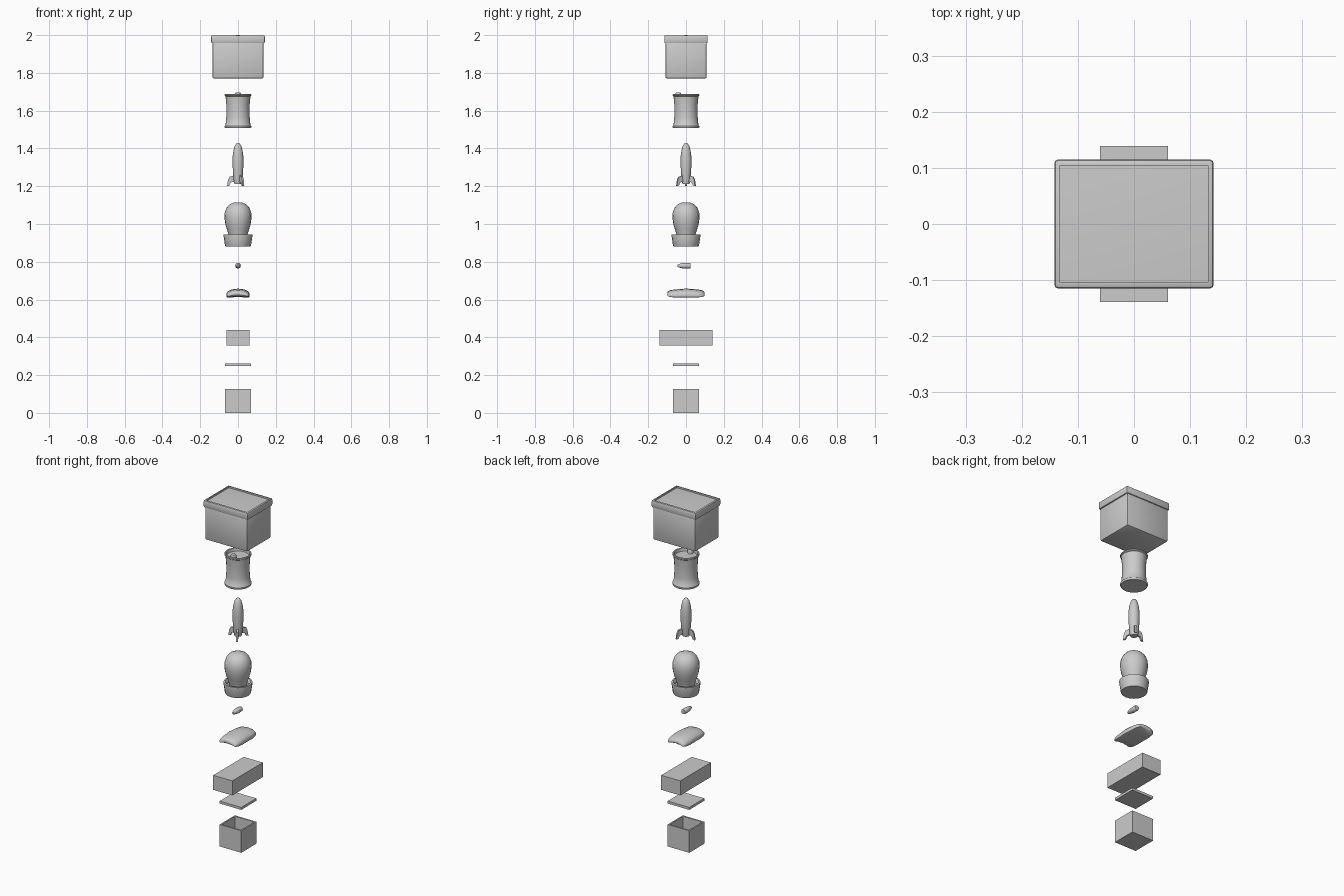
import bpy, bmesh, math
from mathutils import Matrix, Vector

if "Cube" in bpy.data.objects:
    bpy.data.objects.remove(bpy.data.objects["Cube"])


def finish(name, bm, smooth=None):
    bmesh.ops.remove_doubles(bm, verts=bm.verts, dist=1e-5)
    bmesh.ops.recalc_face_normals(bm, faces=bm.faces)
    me = bpy.data.meshes.new(name)
    bm.to_mesh(me)
    bm.free()
    ob = bpy.data.objects.new(name, me)
    bpy.context.collection.objects.link(ob)
    if smooth:
        bpy.ops.object.select_all(action='DESELECT')
        ob.select_set(True)
        bpy.context.view_layer.objects.active = ob
        bpy.ops.object.shade_smooth_by_angle(angle=math.radians(smooth))
    return ob


def skin(bm, rings):
    rows = [[bm.verts.new(p) for p in r] for r in rings]
    n = len(rows[0])
    for a, b in zip(rows, rows[1:]):
        for i in range(n):
            j = (i + 1) % n
            bm.faces.new((a[i], a[j], b[j], b[i]))
    bm.faces.new(rows[0][::-1])
    bm.faces.new(rows[-1])


def lathe(name, profile, n=24, smooth=40, matrix=None):
    bm = bmesh.new()
    ang = [math.tau * i / n for i in range(n)]
    skin(bm, [[(r * math.cos(a), r * math.sin(a), z) for a in ang] for r, z in profile])
    if matrix:
        bm.transform(matrix)
    return finish(name, bm, smooth)


def box_bm(x, y, z0, z1, taper=1.0):
    bm = bmesh.new()
    c = ((-1, -1), (1, -1), (1, 1), (-1, 1))
    skin(bm, [[(x * t * a, y * t * b, z) for a, b in c] for z, t in ((z0, taper), (z1, 1))])
    return bm


def bevel(bm, w, keep=lambda e: True):
    bmesh.ops.bevel(bm, geom=[e for e in bm.edges if keep(e)], offset=w,
                    segments=2, profile=0.5, affect='EDGES')


def sink_top(bm, wall, depth):
    bm.normal_update()
    top = max((f for f in bm.faces if f.normal.z > 0.9), key=lambda f: f.calc_area())
    bmesh.ops.inset_region(bm, faces=[top], thickness=wall)
    new = bmesh.ops.extrude_discrete_faces(bm, faces=[top])['faces'][0]
    bmesh.ops.translate(bm, verts=new.verts, vec=(0, 0, -depth))


# open box, its loose lid and the long block
bm = box_bm(0.069, 0.069, 0, 0.127)
sink_top(bm, 0.012, 0.112)
finish("open_box", bm)
finish("flat_lid", box_bm(0.069, 0.069, 0.248, 0.262))
finish("long_block", box_bm(0.061, 0.139, 0.356, 0.44))

# arched cushion: rounded cross-sections along y with a hollow underside
bm = bmesh.new()
rings = []
for y, w, h in ((-.098, .046, .012), (-.094, .053, .022), (-.08, .058, .032), (-.045, .061, .04),
                (0, .062, .042), (.045, .061, .041), (.08, .057, .032), (.092, .051, .022), (.097, .044, .012)):
    ring = []
    for i in range(20):
        a = math.tau * i / 20
        c, s = math.cos(a), math.sin(a)
        u = math.copysign(abs(c) ** 0.6, c)
        v = math.copysign(abs(s) ** 0.6, s)
        arch = 0.013 * (1 - u * u)
        ring.append((w * u, y, 0.624 + arch + v * h / 2 - 0.1 * (abs(y) * 0.5 if abs(y) < .05 else abs(y) * 0.3)))
    rings.append(ring)
skin(bm, rings)
finish("cushion", bm, 50)

# small nozzle lying along y, narrow end to the front
lathe("nozzle", [(0, -.025), (.013, -.025), (.015, -.021), (.015, .008), (.013, .022),
                 (.009, .038), (.006, .045), (0, .045)], 12, 40,
      Matrix.Translation((0, 0, .779)) @ Matrix.Rotation(math.radians(90), 4, 'X'))

# globe standing in a flared cup
lathe("cup", [(0, .88), (.066, .88), (.069, .886), (.076, .934), (.076, .944), (.067, .945),
              (.06, .938), (.058, .925), (0, .925)], 20)
lathe("globe", [(0, .925), (.046, .925), (.05, .945), (.06, .975), (.068, 1.005), (.072, 1.035),
                (.07, 1.06), (.061, 1.085), (.045, 1.103), (.023, 1.113), (0, 1.115)], 20, 50)

# rocket body and three swept fins
lathe("rocket_body", [(0, 1.212), (.019, 1.212), (.023, 1.23), (.027, 1.28), (.029, 1.32), (.028, 1.36),
                      (.024, 1.39), (.017, 1.415), (.009, 1.426), (0, 1.43)], 20, 50)
fin = [(.016, 1.225), (.038, 1.22), (.046, 1.203), (.058, 1.2), (.053, 1.232), (.045, 1.25), (.024, 1.256)]
for k in range(3):
    bm = bmesh.new()
    skin(bm, [[(r, t, z) for r, z in fin] for t in (-.005, .005)])
    bm.transform(Matrix.Rotation(math.radians(60 + 120 * k), 4, 'Z'))
    finish("rocket_fin", bm)

# waisted drum with rims, sunken top and a filler cap
lathe("drum", [(0, 1.508), (.068, 1.508), (.071, 1.512), (.071, 1.519), (.066, 1.524), (.062, 1.565),
               (.061, 1.6), (.062, 1.635), (.066, 1.676), (.071, 1.68), (.071, 1.686), (.068, 1.689),
               (.062, 1.688), (.059, 1.672), (0, 1.672)], 28)
lathe("filler_cap", [(0, 1.67), (.015, 1.67), (.015, 1.69), (.012, 1.695), (0, 1.695)], 12, 40,
      Matrix.Translation((0, -.041, 0)))

# storage bin
bm = box_bm(.135, .109, 1.771, 1.965, .995)
bevel(bm, .006)
finish("bin_body", bm, 35)
# bin lid with a raised rim and a slightly domed panel
bm = box_bm(.142, .115, 1.957, 1.999)
bevel(bm, .007)
sink_top(bm, .005, .009)
panel = max((f for f in bm.faces if f.normal.z > .9), key=lambda f: f.calc_area())
peak = bmesh.ops.poke(bm, faces=[panel])['verts'][0]
peak.co.z = 2.0
finish("bin_lid", bm, 35)
